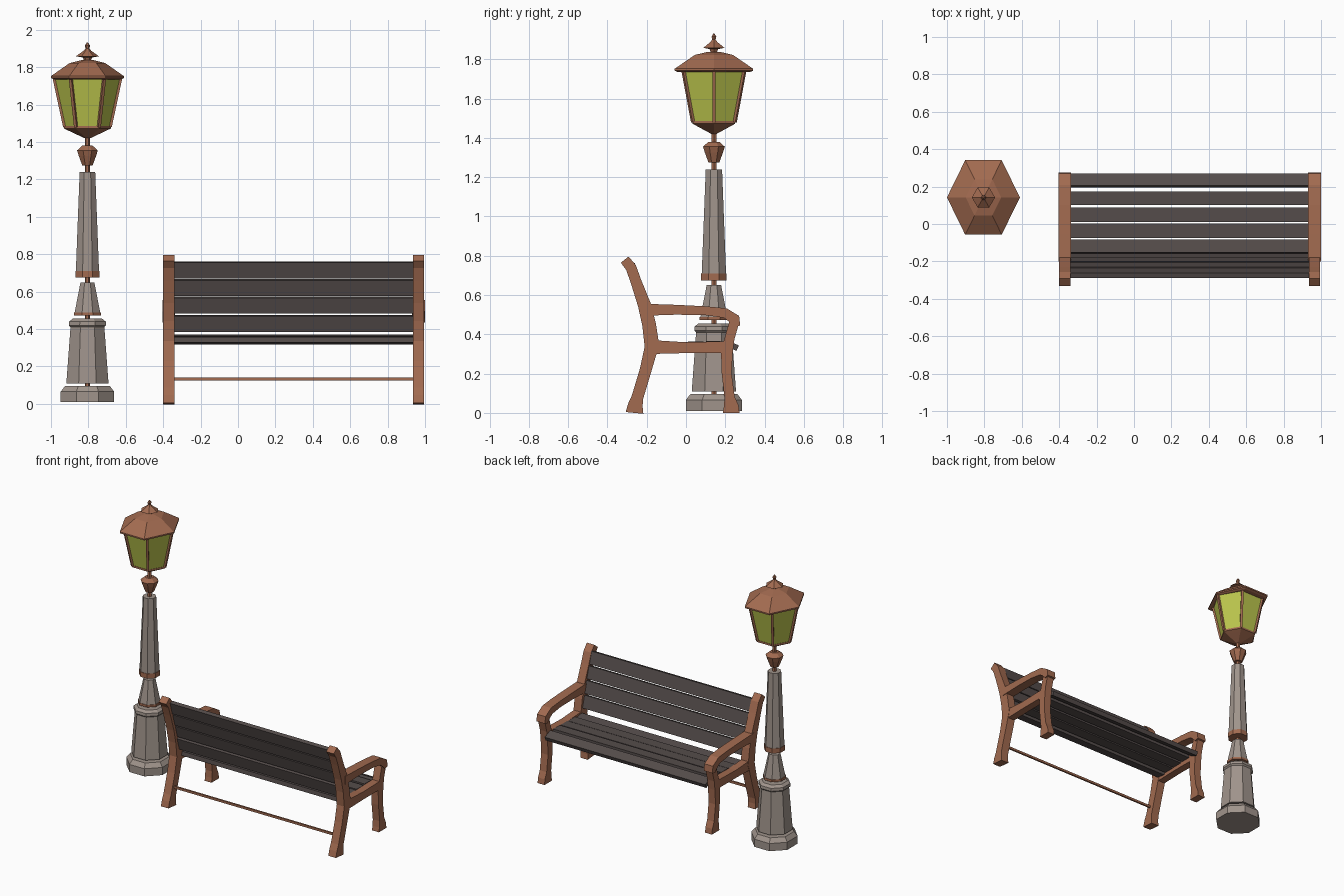
import bpy, bmesh, math
from mathutils import Vector, Matrix

if "Cube" in bpy.data.objects:
    bpy.data.objects.remove(bpy.data.objects["Cube"])


def material(name, rgb):
    m = bpy.data.materials.new(name)
    m.diffuse_color = (*rgb, 1)
    m.use_nodes = True
    m.node_tree.nodes["Principled BSDF"].inputs["Base Color"].default_value = m.diffuse_color
    return m


METAL = material("rust brown metal", (0.36, 0.145, 0.08))
STONE = material("warm grey stone", (0.35, 0.295, 0.26))
WOOD = material("dark grey wood", (0.09, 0.073, 0.070))
GLASS = material("yellow green glass", (0.50, 0.56, 0.075))

LX, LY = -0.805, 0.142            # lamp axis
OCT, HEX = math.pi / 8, 0.0       # ring start angles


def finish(name, bm, mat):
    bmesh.ops.recalc_face_normals(bm, faces=bm.faces)
    me = bpy.data.meshes.new(name)
    bm.to_mesh(me)
    bm.free()
    me.materials.append(mat)
    ob = bpy.data.objects.new(name, me)
    bpy.context.collection.objects.link(ob)
    return ob


def loft(name, profile, sides, phase, mat, caps=True, sy=1.0):
    """Stack of polygon rings (radius, z) around the lamp axis."""
    bm = bmesh.new()
    rings = []
    for r, z in profile:
        rings.append([bm.verts.new((LX + r * math.cos(phase + i * math.tau / sides),
                                    LY + sy * r * math.sin(phase + i * math.tau / sides), z))
                      for i in range(sides)])
    for a, b in zip(rings, rings[1:]):
        for i in range(sides):
            j = (i + 1) % sides
            bm.faces.new((a[i], a[j], b[j], b[i]))
    if caps:
        bm.faces.new(rings[0])
        bm.faces.new(rings[-1])
    return finish(name, bm, mat)


def bar(name, a, b, w, d, mat):
    """Square bar from a to b."""
    a, b = Vector(a), Vector(b)
    bm = bmesh.new()
    rot = (b - a).to_track_quat('Z', 'Y').to_matrix().to_4x4()
    bmesh.ops.create_cube(bm, size=1, matrix=Matrix.Translation((a + b) / 2) @ rot
                          @ Matrix.Diagonal((w, d, (b - a).length, 1)))
    return finish(name, bm, mat)


def strip(name, path, x, thick, mat):
    """Band along a (y, z, width) path in the side plane, extruded across x."""
    bm = bmesh.new()
    pts = [Vector((y, z)) for y, z, w in path]
    rings = []
    for i, (y, z, w) in enumerate(path):
        t = (pts[min(i + 1, len(pts) - 1)] - pts[max(i - 1, 0)]).normalized()
        n = Vector((-t.y, t.x)) * w / 2
        p, q = pts[i] + n, pts[i] - n
        rings.append([bm.verts.new((x + s * thick / 2, v.x, v.y))
                      for s, v in ((-1, p), (1, p), (1, q), (-1, q))])
    for a, b in zip(rings, rings[1:]):
        for i in range(4):
            j = (i + 1) % 4
            bm.faces.new((a[i], a[j], b[j], b[i]))
    bm.faces.new(rings[0])
    bm.faces.new(rings[-1])
    return finish(name, bm, mat)


def slat(name, y, z, width, thick, tilt):
    """Full-length board; tilt turns it about x."""
    bm = bmesh.new()
    bmesh.ops.create_cube(bm, size=1, matrix=Matrix.Translation((0.298, y, z))
                          @ Matrix.Rotation(tilt, 4, 'X')
                          @ Matrix.Diagonal((1.28, width, thick, 1)))
    return finish(name, bm, WOOD)


# Lamp post, bottom to top
loft("lamp_plinth", [(0.155, 0.01), (0.155, 0.065), (0.13, 0.095)], 8, OCT, STONE)
loft("lamp_pedestal", [(0.122, 0.11), (0.098, 0.41), (0.108, 0.42), (0.106, 0.44),
                       (0.085, 0.455)], 8, OCT, STONE)
loft("lower_collar", [(0.078, 0.472), (0.078, 0.488)], 8, OCT, METAL)
loft("post_foot", [(0.074, 0.488), (0.04, 0.65)], 8, OCT, STONE)
loft("upper_collar", [(0.07, 0.675), (0.07, 0.71)], 8, OCT, METAL)
loft("post_shaft", [(0.067, 0.71), (0.045, 1.24)], 8, OCT, STONE)
loft("post_neck", [(0.03, 1.275), (0.04, 1.30), (0.05, 1.325), (0.06, 1.355), (0.03, 1.38)],
     8, OCT, METAL)
# Slim core joining the post sections
loft("post_core", [(0.014, 0.05), (0.014, 1.43)], 6, HEX, METAL)

# Lantern
loft("lantern_bottom", [(0.015, 1.42), (0.10, 1.46), (0.125, 1.472), (0.125, 1.485)],
     6, HEX, METAL)
loft("lantern_glass", [(0.122, 1.485), (0.176, 1.735)], 6, HEX, GLASS, caps=False)
for i in range(6):
    c, s = math.cos(i * math.tau / 6), math.sin(i * math.tau / 6)
    bar("lantern_corner_bar", (LX + 0.122 * c, LY + 0.122 * s, 1.48),
        (LX + 0.178 * c, LY + 0.178 * s, 1.74), 0.016, 0.016, METAL)
loft("lantern_roof", [(0.18, 1.735), (0.195, 1.742), (0.195, 1.752), (0.095, 1.822),
                      (0.03, 1.838)], 6, HEX, METAL, sy=1.18)
loft("roof_finial", [(0.018, 1.835), (0.025, 1.852), (0.062, 1.858), (0.02, 1.888),
                     (0.01, 1.90), (0.014, 1.915), (0.003, 1.932)], 6, HEX, METAL)

# Bench end frames
for side, x in (("left", -0.37), ("right", 0.965)):
    strip(side + "_back_leg", [(-0.262, 0.0, 0.09), (-0.258, 0.04, 0.075), (-0.247, 0.08, 0.06),
                               (-0.205, 0.22, 0.06), (-0.172, 0.35, 0.07)], x, 0.06, METAL)
    strip(side + "_back_post", [(-0.172, 0.33, 0.075), (-0.188, 0.45, 0.07), (-0.212, 0.55, 0.066),
                                (-0.255, 0.67, 0.055), (-0.28, 0.74, 0.055),
                                (-0.312, 0.78, 0.05)], x, 0.06, METAL)
    strip(side + "_seat_rail", [(-0.17, 0.335, 0.07), (0.0, 0.332, 0.055), (0.22, 0.335, 0.06)],
          x, 0.055, METAL)
    strip(side + "_front_leg", [(0.23, 0.0, 0.085), (0.23, 0.035, 0.075), (0.222, 0.08, 0.052),
                                (0.207, 0.2, 0.05), (0.208, 0.31, 0.06), (0.222, 0.38, 0.05),
                                (0.245, 0.46, 0.05)], x, 0.055, METAL)
    strip(side + "_armrest", [(-0.2, 0.525, 0.06), (-0.05, 0.525, 0.05), (0.1, 0.52, 0.045),
                              (0.2, 0.508, 0.05), (0.25, 0.475, 0.055), (0.262, 0.44, 0.03)],
          x, 0.068, METAL)

# Seat slats, the front one rolling down
for y, z, w, tilt in ((-0.12, 0.338, 0.07, -0.15), (-0.036, 0.345, 0.078, 0),
                      (0.05, 0.348, 0.078, 0), (0.138, 0.352, 0.074, 0),
                      (0.232, 0.343, 0.068, -0.4)):
    slat("seat_slat", y, z, w, 0.03, tilt)

# Backrest slats along the leaning posts
for y, z in ((-0.182, 0.43), (-0.203, 0.528), (-0.232, 0.622), (-0.262, 0.716)):
    slat("back_slat", y, z, 0.088, 0.028, math.radians(106))

# Thin tie rod between the back legs
bar("tie_rod", (-0.345, -0.238, 0.133), (0.94, -0.238, 0.133), 0.012, 0.016, METAL)
